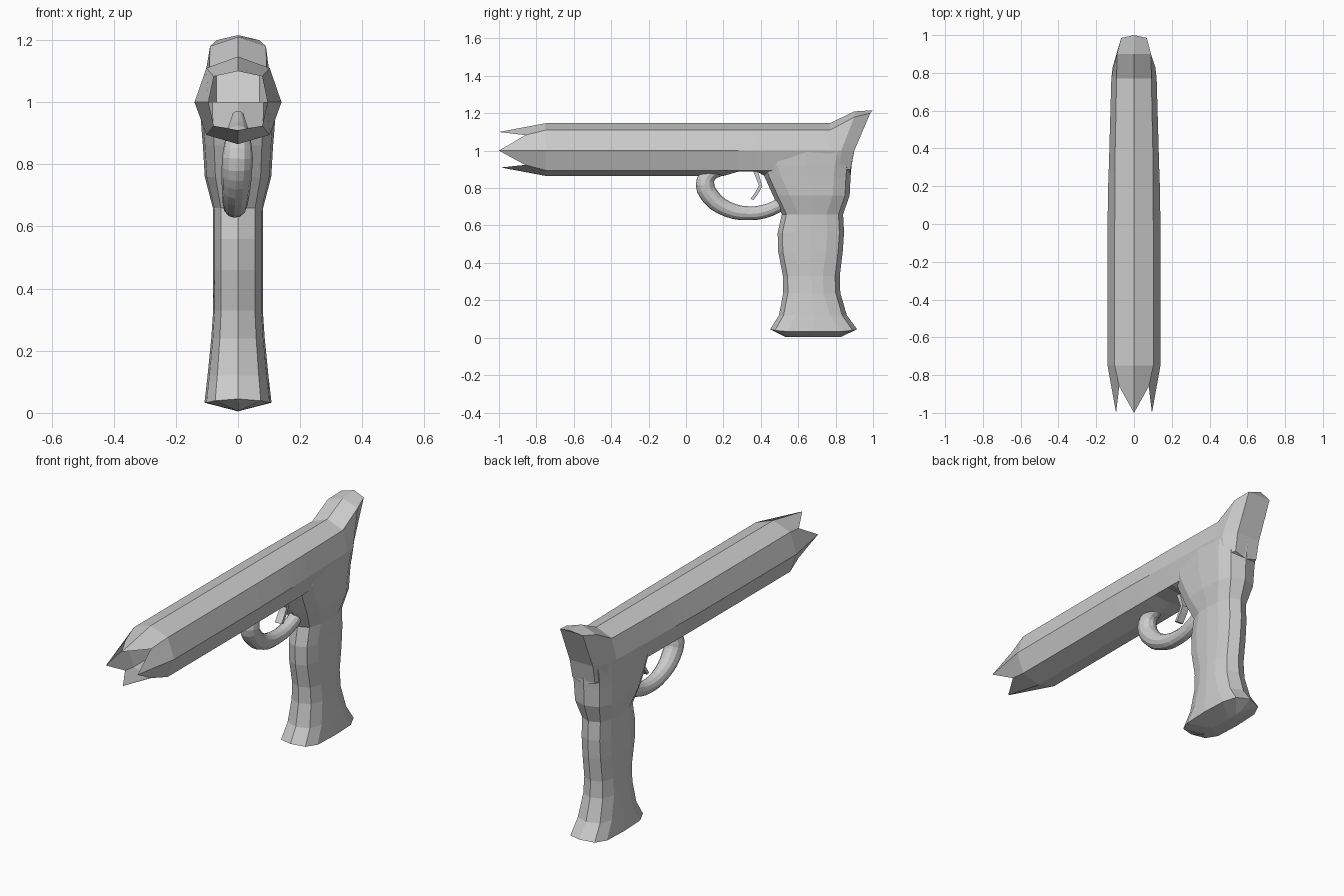
import bpy, bmesh

if "Cube" in bpy.data.objects:
    bpy.data.objects.remove(bpy.data.objects["Cube"])


def mirror_ring(half):
    """Close a half outline (first and last point on x = 0) into a full ring."""
    return half + [(-x, y, z) for x, y, z in half[-2:0:-1]]


def loft(name, rings, cap_end=False):
    bm = bmesh.new()
    loops = [[bm.verts.new(p) for p in ring] for ring in rings]
    n = len(loops[0])
    for a, b in zip(loops, loops[1:]):
        for i in range(n):
            j = (i + 1) % n
            bm.faces.new((a[i], a[j], b[j], b[i]))
    if cap_end:
        # strips running straight across between mirrored points
        r = loops[-1]
        for i in range(n // 2):
            ids = [i, i + 1, n - i - 1, (n - i) % n]
            bm.faces.new([r[k] for k in dict.fromkeys(ids)])
    bmesh.ops.remove_doubles(bm, verts=bm.verts, dist=0.0005)
    bmesh.ops.recalc_face_normals(bm, faces=bm.faces)
    me = bpy.data.meshes.new(name)
    bm.to_mesh(me)
    bm.free()
    ob = bpy.data.objects.new(name, me)
    bpy.context.collection.objects.link(ob)
    return ob


# Barrel: eight-sided shell with a zigzag open muzzle and a raised rear
def barrel_ring(y, shoulder, side, bottom=0.865):
    return [(0, y, 1.147), (shoulder, y, 1.11), (side, y, 1.0),
            (shoulder, y, 0.895), (0, y, bottom)]


halves = [
    [(0, -1, 1.1), (0.078, -0.86, 1.083), (0.095, -1, 1.0),
     (0.078, -0.86, 0.924), (0, -0.99, 0.91)],
    barrel_ring(-0.75, 0.102, 0.14),
    barrel_ring(0.0, 0.102, 0.14),
    barrel_ring(0.2, 0.101, 0.137),
    barrel_ring(0.28, 0.1, 0.134, 0.888),
    barrel_ring(0.38, 0.1, 0.131, 0.888),
    barrel_ring(0.42, 0.099, 0.13),
    barrel_ring(0.77, 0.092, 0.12),
    [(0, 0.9, 1.21), (0.09, 0.9, 1.18), (0.113, 0.83, 1.0),
     (0.09, 0.82, 0.895), (0, 0.82, 0.87)],
    [(0, 1.0, 1.216), (0.068, 0.985, 1.2), (0.07, 0.9, 1.0),
     (0.068, 0.88, 0.9), (0, 0.88, 0.88)],
]
loft("barrel", [mirror_ring(h) for h in halves], cap_end=True)


# Grip: flared, faceted column; each row is z, half width, front y, back y
def grip_ring(z, w, f, b, dip=0.0):
    return mirror_ring([
        (0, f, z), (0.68 * w, f + 0.025, z - dip / 2),
        (0.94 * w, f + 0.09, z - dip), (w, (f + b) / 2, z - dip),
        (0.94 * w, b - 0.09, z - dip), (0.68 * w, b - 0.025, z - dip / 2),
        (0, b, z)])


rows = [
    (0.005, 0.0, 0.53, 0.83),
    (0.045, 0.108, 0.45, 0.915, 0.012),
    (0.12, 0.098, 0.497, 0.86),
    (0.24, 0.086, 0.52, 0.825),
    (0.33, 0.08, 0.518, 0.822),
    (0.46, 0.08, 0.493, 0.838),
    (0.56, 0.08, 0.49, 0.845),
    (0.66, 0.081, 0.512, 0.84),
    (0.76, 0.107, 0.465, 0.875),
    (0.86, 0.113, 0.42, 0.88),
    (0.92, 0.118, 0.40, 0.885),
    (1.0, 0.122, 0.40, 0.9),
]
loft("grip", [grip_ring(*r) for r in rows])

# Trigger guard: curled round tube, x, y, z and radius
path = [(0, 0.27, 0.955, 0.02), (0, 0.19, 0.905, 0.036), (0, 0.125, 0.875, 0.042),
        (-0.002, 0.102, 0.82, 0.05), (-0.005, 0.135, 0.75, 0.048),
        (-0.008, 0.22, 0.688, 0.042), (-0.01, 0.34, 0.665, 0.037),
        (-0.008, 0.45, 0.685, 0.036), (-0.004, 0.54, 0.735, 0.034)]
cu = bpy.data.curves.new("trigger_guard", 'CURVE')
cu.dimensions = '3D'
cu.bevel_depth = 1.0
cu.bevel_resolution = 4
cu.use_fill_caps = True
cu.resolution_u = 3
sp = cu.splines.new('BEZIER')
sp.bezier_points.add(len(path) - 1)
for bp, (x, y, z, r) in zip(sp.bezier_points, path):
    bp.co = (x, y, z)
    bp.radius = r
    bp.handle_left_type = bp.handle_right_type = 'AUTO'
sp.use_smooth = False
bpy.context.collection.objects.link(bpy.data.objects.new("trigger_guard", cu))

# Trigger: thin bent blade
blade = [(0.35, 0.91, 0.376, 0.91), (0.37, 0.865, 0.392, 0.865),
         (0.39, 0.815, 0.408, 0.81), (0.375, 0.785, 0.392, 0.78),
         (0.345, 0.742, 0.362, 0.737)]
loft("trigger", [[(-0.02, y0, z0), (0.02, y0, z0), (0.02, y1, z1), (-0.02, y1, z1)]
                 for y0, z0, y1, z1 in blade]).data.polygons
t = bpy.data.objects["trigger"]
bm = bmesh.new()
bm.from_mesh(t.data)
bmesh.ops.holes_fill(bm, edges=bm.edges)
bmesh.ops.recalc_face_normals(bm, faces=bm.faces)
bm.to_mesh(t.data)
bm.free()
